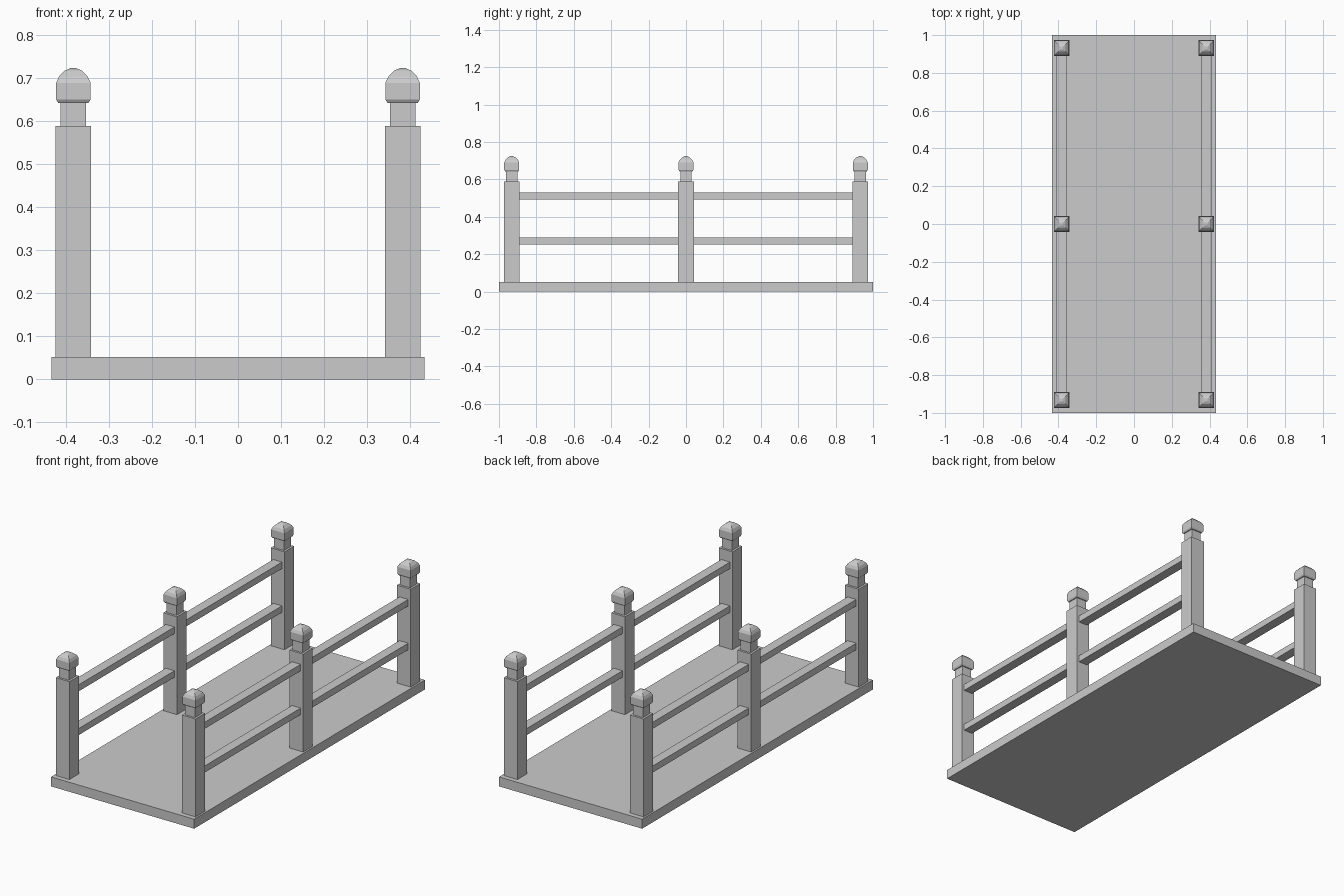
import bpy, bmesh

if "Cube" in bpy.data.objects:
    bpy.data.objects.remove(bpy.data.objects["Cube"])

POST_X = 0.383
POST_Y = 0.932


def box(name, center, size):
    bm = bmesh.new()
    bmesh.ops.create_cube(bm, size=1)
    bmesh.ops.scale(bm, vec=size, verts=bm.verts)
    bmesh.ops.translate(bm, vec=center, verts=bm.verts)
    return finish(name, bm)


def square_loft(name, x, y, profile):
    """Stack square rings given as (half width, height) and cap both ends."""
    bm = bmesh.new()
    rings = [[bm.verts.new((x + sx * h, y + sy * h, z))
              for sx, sy in ((-1, -1), (1, -1), (1, 1), (-1, 1))]
             for h, z in profile]
    for a, b in zip(rings, rings[1:]):
        for i in range(4):
            j = (i + 1) % 4
            bm.faces.new((a[i], a[j], b[j], b[i]))
    bm.faces.new(rings[0][::-1])
    bm.faces.new(rings[-1])
    return finish(name, bm)


def finish(name, bm):
    mesh = bpy.data.meshes.new(name)
    bm.to_mesh(mesh)
    bm.free()
    obj = bpy.data.objects.new(name, mesh)
    bpy.context.collection.objects.link(obj)
    return obj


# Walking deck
box("deck", (0, 0, 0.026), (0.868, 2.0, 0.052))

# Post with narrow neck and domed square cap, as half width and height
post_profile = [(0.0415, 0.052), (0.0415, 0.589), (0.03, 0.589), (0.03, 0.643),
                (0.035, 0.643), (0.04, 0.651), (0.04, 0.690), (0.033, 0.705),
                (0.020, 0.718), (0.007, 0.724)]

for side, x in (("left", -POST_X), ("right", POST_X)):
    # Three posts along each side
    for place, y in (("front", -POST_Y), ("middle", 0), ("back", POST_Y)):
        square_loft(f"{side}_{place}_post", x, y, post_profile)
    # Two rails in each bay, ending at the post faces
    length = POST_Y - 2 * 0.0405
    for bay, y in (("front", -POST_Y / 2), ("back", POST_Y / 2)):
        for level, z in (("lower", 0.271), ("upper", 0.511)):
            box(f"{side}_{bay}_{level}_rail", (x, y, z), (0.053, length, 0.036))
